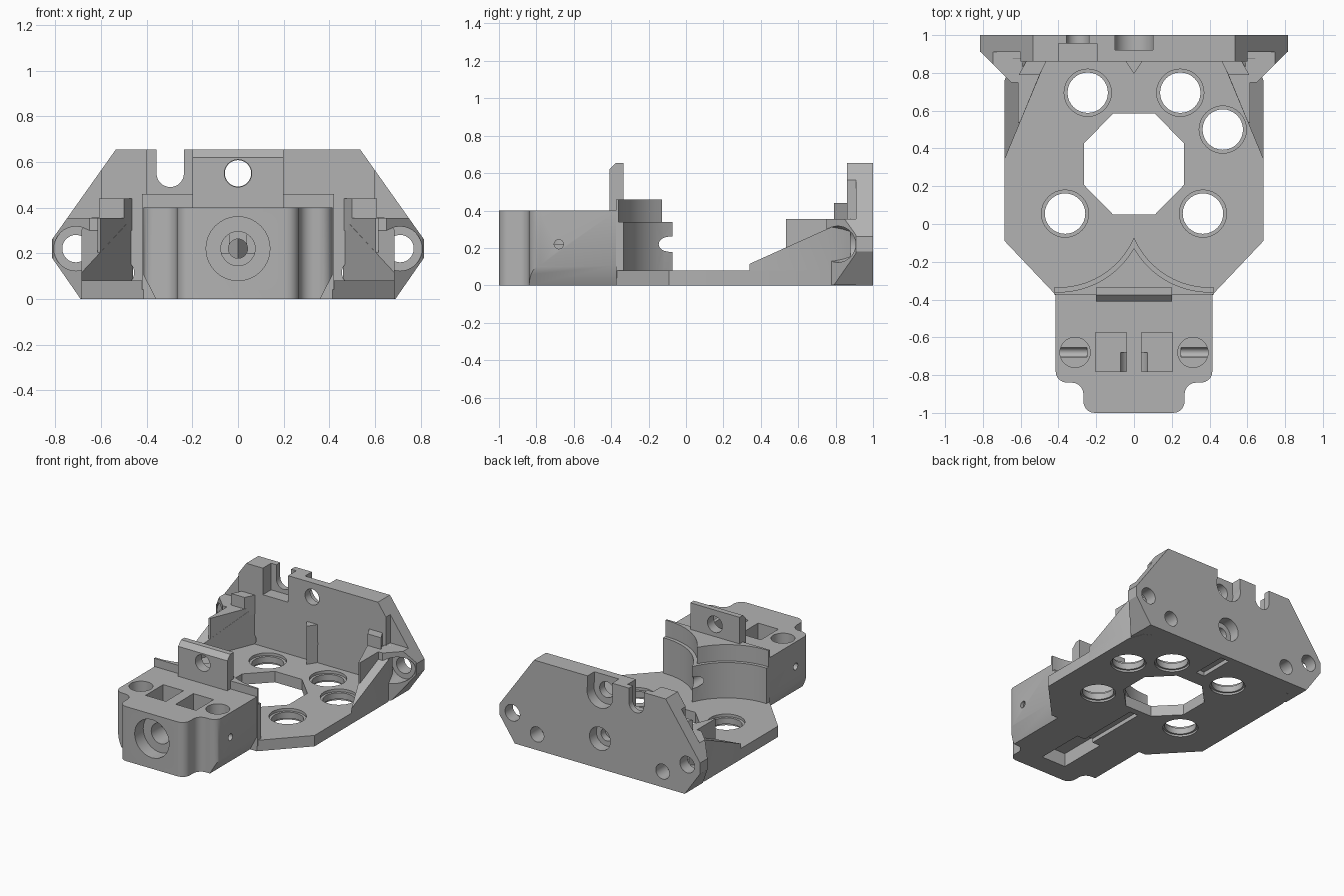
import bpy, bmesh, math

if "Cube" in bpy.data.objects:
    bpy.data.objects.remove(bpy.data.objects["Cube"])

grey = bpy.data.materials.new("matte grey")
grey.use_nodes = True
grey.diffuse_color = (0.45, 0.45, 0.45, 1)
grey.node_tree.nodes["Principled BSDF"].inputs["Base Color"].default_value = (0.45, 0.45, 0.45, 1)
parts = []


def prism(name, pts, a, b, axis="z", round_off=0, top=None, keep=True):
    """Extrude a flat profile along an axis; optionally round its corners or slope its top."""
    place = {"x": lambda u, v, w: (w, u, v),
             "y": lambda u, v, w: (u, w, v),
             "z": lambda u, v, w: (u, v, w)}[axis]
    bm = bmesh.new()
    low = [bm.verts.new(place(u, v, a)) for u, v in pts]
    high = [bm.verts.new(place(u, v, top(u, v) if top else b)) for u, v in pts]
    bm.faces.new(low)
    bm.faces.new(high)
    n = len(pts)
    for i in range(n):
        j = (i + 1) % n
        bm.faces.new((low[i], low[j], high[j], high[i]))
    bmesh.ops.recalc_face_normals(bm, faces=bm.faces)
    if round_off:
        bm.edges.ensure_lookup_table()
        sides = [e for e in bm.edges if (e.verts[0] in low) != (e.verts[1] in low)]
        sides = [e for e in sides if e.verts[0].co.y < -0.5]
        bmesh.ops.bevel(bm, geom=sides, offset=round_off, segments=5, profile=0.5, affect="EDGES")
    me = bpy.data.meshes.new(name)
    bm.to_mesh(me)
    bm.free()
    ob = bpy.data.objects.new(name, me)
    bpy.context.collection.objects.link(ob)
    me.materials.append(grey)
    if keep:
        parts.append(ob)
    return ob


def box(x0, x1, y0, y1):
    return [(x0, y0), (x1, y0), (x1, y1), (x0, y1)]


def circle(u, v, r, n=32):
    return [(u + r * math.cos(2 * math.pi * i / n), v + r * math.sin(2 * math.pi * i / n))
            for i in range(n)]


def flip(pts, s=-1):
    return [(s * u, v) for u, v in pts]


def cut(ob, pts, a, b, axis="z", op="DIFFERENCE"):
    """Boolean a prism into an object and bake the result."""
    tool = prism("cutter", pts, a, b, axis, keep=False)
    mod = ob.modifiers.new("cut", "BOOLEAN")
    mod.operation, mod.object, mod.solver = op, tool, "EXACT"
    dg = bpy.context.evaluated_depsgraph_get()
    me = bpy.data.meshes.new_from_object(ob.evaluated_get(dg))
    ob.modifiers.clear()
    ob.data = me
    bpy.data.objects.remove(tool)


# Base plate with octagonal window and rimmed holes
half = [(0.415, -0.375), (0.685, -0.09), (0.685, 0.76), (0.64, 0.88)]
base = prism("base_plate", half + flip(half)[::-1], 0, 0.08)
quarter = [(0.11, -0.268), (0.265, -0.11), (0.265, 0.11), (0.11, 0.268)]
window = [(u, v + 0.317) for u, v in quarter + flip(quarter)[::-1]]
cut(base, window, -0.1, 0.2)
for x, y in [(-0.245, 0.695), (0.245, 0.695), (0.47, 0.5), (-0.365, 0.055), (0.365, 0.055)]:
    cut(base, circle(x, y, 0.107), -0.1, 0.2)
    cut(base, circle(x, y, 0.125), 0.06, 0.2)
    cut(base, circle(x, y, 0.12), -0.1, 0.015)
for y0, y1 in [(-0.5, 0.0), (0.7, 0.95)]:
    cut(base, box(-0.035, 0.035, y0, y1), -0.1, 0.03)

# Front block with stepped nose
side = [(0.268, -1), (0.268, -0.84), (0.415, -0.84), (0.415, -0.37)]
block = prism("front_block", side + flip(side)[::-1], 0, 0.4, round_off=0.06)
for s in (1, -1):
    cut(block, flip([(0.355, -0.01), (0.43, -0.01), (0.43, 0.12), (0.417, 0.11)], s), -0.95, -0.3, "y")
    cut(block, circle(s * 0.312, -0.68, 0.08), 0.22, 0.5)
    cut(block, flip(box(0.04, 0.205, -0.78, -0.575), s), 0.2, 0.5)
    cut(block, circle(-0.68, 0.22, 0.025, 16), s * 0.25, s * 0.5, "x")
for r, end in [(0.14, -0.9), (0.075, -0.68), (0.042, -0.3)]:
    cut(block, circle(0, 0.22, r), -1.1, end, "y")
cut(block, box(-0.1, 0.1, -0.85, -0.48), -0.1, 0.1)
cut(block, box(-0.035, 0.035, -0.5, -0.3), -0.1, 0.03)

# Upright tab on the block
tab = prism("front_tab", [(-0.41, 0.38), (-0.335, 0.38), (-0.335, 0.655), (-0.375, 0.655), (-0.41, 0.62)],
            -0.2, 0.2, "x")
cut(tab, circle(0, 0.55, 0.06), -0.6, -0.2, "y")


# Twin-arc cradle behind the block
def cradle(name, r, z0, z1, front):
    arc = [(0.42 * (1 - i / 16), 0.1 - math.sqrt(r * r - (0.02 - 0.42 * i / 16) ** 2)) for i in range(17)]
    pts = [(-0.42, front), (0.42, front)] + arc + flip(arc[:-1])[::-1]
    ob = prism(name, pts, z0, z1)
    cut(ob, circle(0, 0.22, 0.042), -0.6, 0.1, "y")
    return ob


cradle("cradle_lower", 0.435, 0.04, 0.34, -0.375)
cradle("cradle_upper", 0.46, 0.3, 0.46, -0.374)

# Back plate
edge = [(0.69, 0), (0.815, 0.18), (0.815, 0.26), (0.535, 0.655)]
outline = edge + flip(edge)[::-1]
back = prism("back_plate", outline, 0.86, 1, "y")
for s in (1, -1):
    cut(back, flip(box(0.6, 0.9, -0.1, 0.8), s), 0.8, 0.91, "y")
    cut(back, circle(s * 0.71, 0.22, 0.06), 0.8, 1.1, "y")
    cut(back, circle(s * 0.51, 0.115, 0.055), 0.8, 1.1, "y")
for z, r in [(0.22, 0.085), (0.55, 0.105)]:
    cut(back, circle(0, z, r), 0.92, 1.1, "y")
    cut(back, circle(0, z, r * 0.55), 0.8, 1.1, "y")
cut(back, box(-0.1, 0.1, 0.57, 0.8), 0.92, 1.1, "y")
# Open slot with nut recess
cut(back, circle(-0.297, 0.55, 0.06), 0.8, 1.1, "y")
cut(back, box(-0.357, -0.237, 0.55, 0.8), 0.8, 1.1, "y")
cut(back, box(-0.4, -0.195, 0.46, 0.8), 0.8, 0.955, "y")
cut(back, box(-0.035, 0.035, -0.1, 0.03), 0.8, 0.96, "y")

# Small cusp in the middle of the back wall
prism("back_cusp", [(-0.05, 0.87), (0, 0.795), (0.05, 0.87)], 0.05, 0.36)

for s, word in ((1, "left"), (-1, "right")):
    # Sloping side rail
    prism(word + "_side_rail", flip([(0.685, 0.34), (0.685, 0.76), (0.64, 0.88), (0.46, 0.88)], s),
          0.02, 0, top=lambda u, v: 0.115 + 0.45 * (v - 0.34))
    # Upright fin and its higher step
    prism(word + "_fin", flip([(0.615, 0.535), (0.615, 0.79), (0.56, 0.88), (0.462, 0.88), (0.602, 0.54)], s),
          0.05, 0.355)
    prism(word + "_fin_step", flip([(0.61, 0.79), (0.56, 0.88), (0.455, 0.88), (0.5, 0.79)], s), 0.3, 0.44)
    # Flared screw boss, trimmed to the back plate outline
    flare = prism(word + "_screw_boss", flip([(0.59, 0.93), (0.83, 0.93), (0.65, 0.75), (0.59, 0.75)], s),
                  0.001, 0.355)
    cut(flare, outline, 0.5, 1.2, "y", "INTERSECT")
    cut(flare, circle(s * 0.71, 0.22, 0.097), 0.5, 0.91, "y")
    cut(flare, circle(s * 0.71, 0.22, 0.06), 0.5, 1.1, "y")

# Smooth the round surfaces, keep hard edges sharp
bpy.ops.object.select_all(action="DESELECT")
for ob in parts:
    ob.select_set(True)
bpy.context.view_layer.objects.active = base
bpy.ops.object.shade_smooth_by_angle(angle=math.radians(30))
